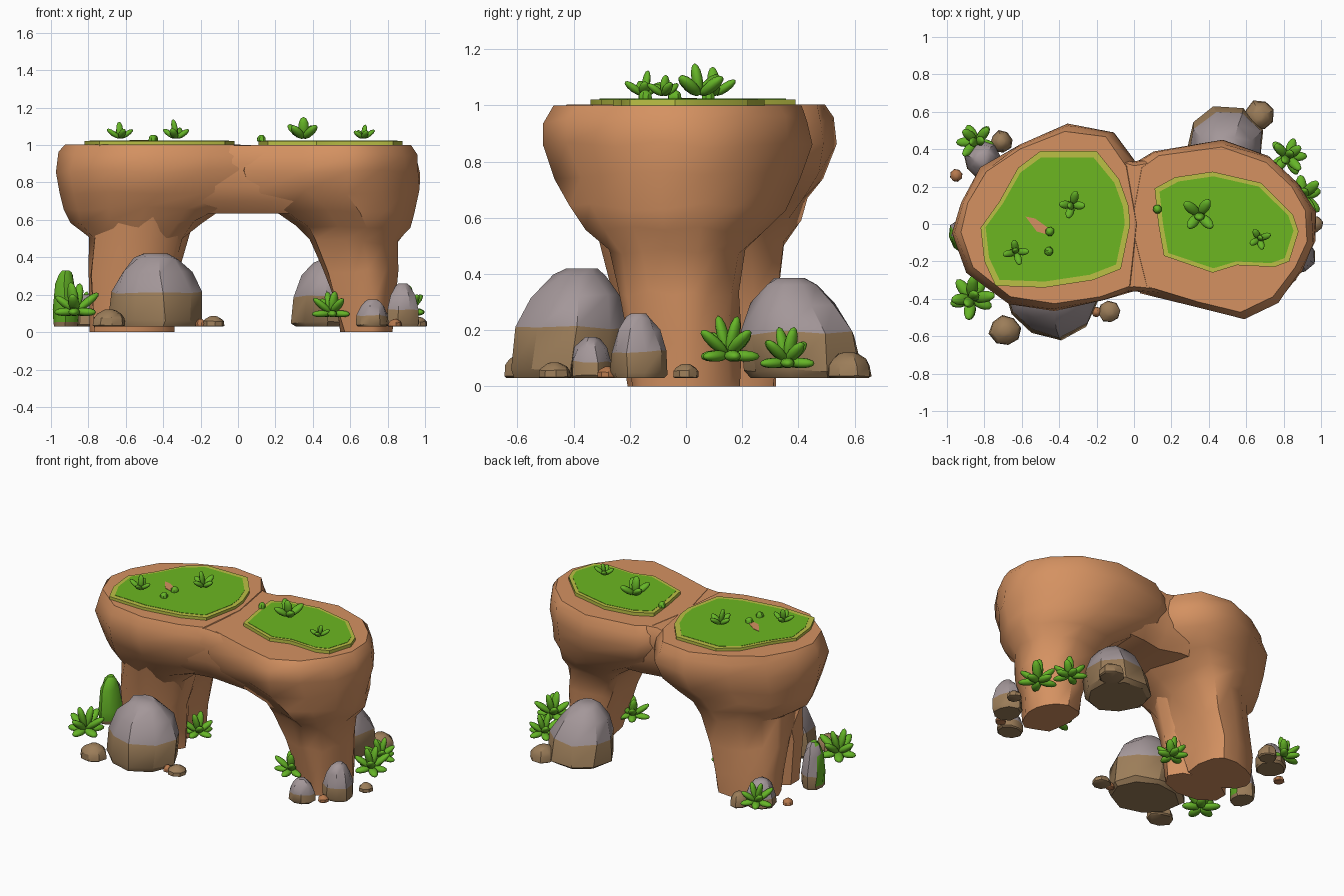
import bpy, bmesh, math, random
from mathutils import Matrix

if "Cube" in bpy.data.objects:
    bpy.data.objects.remove(bpy.data.objects["Cube"])

random.seed(4)


def material(name, r, g, b):
    m = bpy.data.materials.new(name)
    m.diffuse_color = (r, g, b, 1)
    m.use_nodes = True
    m.node_tree.nodes["Principled BSDF"].inputs["Base Color"].default_value = m.diffuse_color
    return m


CLAY = material("clay brown", 0.66, 0.285, 0.12)
GREY = material("stone grey", 0.37, 0.31, 0.32)
TAN = material("stone tan", 0.33, 0.205, 0.10)
GRASS = material("grass green", 0.15, 0.47, 0.015)
EDGE = material("grass edge yellow", 0.50, 0.53, 0.06)
LEAF = material("leaf green", 0.13, 0.46, 0.02)
RUST = material("rust orange", 0.47, 0.19, 0.075)


def finish(name, bm, mats, angle=40):
    bmesh.ops.recalc_face_normals(bm, faces=bm.faces)
    me = bpy.data.meshes.new(name)
    bm.to_mesh(me)
    bm.free()
    for m in mats:
        me.materials.append(m)
    ob = bpy.data.objects.new(name, me)
    bpy.context.collection.objects.link(ob)
    bpy.ops.object.select_all(action='DESELECT')
    ob.select_set(True)
    bpy.context.view_layer.objects.active = ob
    bpy.ops.object.shade_smooth_by_angle(angle=math.radians(angle))
    return ob


def loft(outline, rings, jitter=0.0):
    """Skin scaled copies of an outline; each ring is (z, cx, cy, sx, sy)."""
    bm = bmesh.new()
    rows = []
    for i, (z, cx, cy, sx, sy) in enumerate(rings):
        j = jitter if 0 < i < len(rings) - 1 else 0
        r = lambda: random.uniform(-j, j)
        rows.append([bm.verts.new((cx + x * sx + r(), cy + y * sy + r(), z + r()))
                     for x, y in outline])
    n = len(outline)
    for a, b in zip(rows, rows[1:]):
        for k in range(n):
            bm.faces.new((a[k], a[(k + 1) % n], b[(k + 1) % n], b[k]))
    bm.faces.new(rows[0][::-1])
    bm.faces.new(rows[-1])
    return bm


def around(points, cx, cy):
    return [(x - cx, y - cy) for x, y in points]


# Arch body: two lobed columns, a front strut and a bridge, overlapping
left_outline = around([(-0.97, -0.05), (-0.9, -0.25), (-0.68, -0.42), (-0.42, -0.46),
                       (-0.15, -0.42), (0.02, -0.36), (0.06, 0), (0, 0.33), (-0.12, 0.5),
                       (-0.36, 0.53), (-0.62, 0.43), (-0.82, 0.3), (-0.93, 0.12)], -0.47, 0.03)
right_outline = around([(0.97, -0.1), (0.96, 0.08), (0.88, 0.22), (0.73, 0.36), (0.47, 0.45),
                        (0.1, 0.4), (0, 0.33), (-0.06, 0), (0.03, -0.36), (0.33, -0.45),
                        (0.58, -0.51), (0.77, -0.42), (0.9, -0.25)], 0.47, -0.03)
left = loft(left_outline, [(0, -.6, .16, .39, .32), (.15, -.6, .15, .41, .36),
                           (.33, -.58, .11, .45, .46), (.51, -.54, .04, .51, .64),
                           (.59, -.56, .03, .68, .74), (.66, -.52, .03, .8, .83),
                           (.75, -.48, .03, .95, .92), (.86, -.47, .03, 1, 1),
                           (.95, -.47, .03, .97, .97), (1.003, -.47, .03, .91, .93)], 0.014)
right = loft(right_outline, [(0, .69, 0, .27, .4), (.15, .68, -.01, .31, .42),
                             (.33, .66, -.03, .38, .46), (.48, .63, -.03, .47, .53),
                             (.56, .63, -.03, .58, .66), (.64, .58, -.03, .71, .79),
                             (.75, .49, -.03, .94, .91), (.86, .47, -.03, 1, 1),
                             (.95, .47, -.03, .97, .97), (1.0, .47, -.03, .91, .92)], 0.014)
nonagon = [(math.cos(math.tau * k / 9), math.sin(math.tau * k / 9)) for k in range(9)]
strut = loft(nonagon, [(0, -.56, -.08, .22, .13), (.3, -.56, -.09, .24, .17), (.62, -.5, -.08, .27, .26)], .01)
bridge_outline = [(-.42, -.4), (-.2, -.39), (0, -.36), (.2, -.38), (.42, -.4), (.45, 0),
                  (.42, .38), (.2, .37), (0, .335), (-.2, .4), (-.42, .4), (-.45, 0)]
bridge = loft(bridge_outline, [(.635, 0, 0, .7, .72), (.7, 0, 0, .9, .88), (.78, 0, 0, 1, .97),
                               (.9, 0, 0, 1, 1), (.96, 0, 0, 1, .98), (.998, 0, 0, 1, .93)])
finish("left_column", left, [CLAY], 45)
finish("left_front_strut", strut, [CLAY], 45)
finish("right_column", right, [CLAY], 45)
finish("bridge", bridge, [CLAY], 45)

# Grass patches: yellow rim plate with a thin green plate on top
patches = {
    "left": ((-.44, .02), [(-.82, -.02), (-.8, -.2), (-.74, -.33), (-.48, -.34), (-.22, -.3),
                           (-.07, -.24), (-.02, 0), (-.03, .1), (-.08, .24), (-.2, .39),
                           (-.5, .39), (-.62, .3), (-.72, .12)]),
    "right": ((.49, 0), [(.11, .19), (.22, .25), (.42, .28), (.68, .22), (.85, .05), (.88, -.04),
                         (.83, -.2), (.75, -.23), (.55, -.22), (.42, -.26), (.16, -.17), (.13, 0)])}
for side, ((cx, cy), pts) in patches.items():
    o = around(pts, cx, cy)
    finish(side + "_grass_edge", loft(o, [(.995, cx, cy, 1, 1), (1.022, cx, cy, 1, 1)]), [EDGE], 30)
    finish(side + "_grass", loft(o, [(1.02, cx, cy, .93, .91), (1.024, cx, cy, .93, .91)]), [GRASS], 30)

# Bare soil streak in the left grass
streak = [(-.58, .04), (-.53, .03), (-.46, -.02), (-.45, -.06), (-.52, -.04)]
finish("soil_streak", loft(streak, [(1.022, 0, 0, 1, 1), (1.027, 0, 0, 1, 1)]), [CLAY])


def rock(name, x, y, rx, ry, z0, z1, line=0.5, n=9, mats=(GREY, TAN), moss=False):
    """Rounded boulder, tan below the given fraction of its height."""
    turn = random.uniform(0, 6)
    outline = []
    for k in range(n):
        a = turn + math.tau * k / n
        q = random.uniform(.93, 1.06)
        outline.append((q * math.cos(a), q * math.sin(a)))
    h = z1 - z0
    prof = [(0, .88), (.07, .99), (line, .95), (.74, .74), (.93, .45), (1, .26)]
    lean = .12 if rx > .15 else 0
    bm = loft(outline, [(z0 + h * f, x, y * (1 - lean * f), rx * s, ry * s) for f, s in prof], h * .03)
    bm.normal_update()
    for f in bm.faces:
        c = f.calc_center_median()
        if c.z < z0 + h * line * .92:
            f.material_index = 1
        if moss and f.normal.y < .2 and c.z > z0 + h * .15:
            f.material_index = 2
    return finish(name, bm, list(mats) + [LEAF], 35)


# Boulders at the feet
rock("front_boulder", -.44, -.42, .25, .21, .03, .42, .45)
rock("back_boulder", .49, .42, .21, .21, .03, .385, .45)
rock("front_right_stone", .72, -.34, .088, .08, .03, .175, .4)
rock("right_stone", .88, -.17, .095, .1, .03, .26, .4)
rock("back_left_stone", -.81, .35, .1, .1, .03, .2, .4)
rock("left_mossy_stone", -.92, -.06, .075, .09, .03, .33, .3, moss=True)

# Pebbles
for i, (x, y, r, h) in enumerate([(-.13, -.47, .06, .055), (-.69, -.57, .085, .09), (.67, .58, .085, .09),
                                  (-.71, .44, .06, .09), (.965, 0, .045, .05)]):
    rock(f"pebble_{i}", x, y, r, r, .03, .03 + h, .5, 8, (TAN, TAN))
for i, (x, y, r) in enumerate([(-.95, .26, .035), (.84, -.28, .035), (-.2, -.47, .03)]):
    rock(f"rust_pebble_{i}", x, y, r, r, .03, .07, .5, 8, (RUST, RUST))
for i, (x, y) in enumerate([(-.45, -.04), (-.455, -.145), (.125, .08)]):
    rock(f"grass_pebble_{i}", x, y, .025, .025, 1.02, 1.055, .5, 8, (LEAF, LEAF))


def plant(name, x, y, z, s, tiers):
    """Tuft of fat leaves; each tier is (leaf count, tilt in degrees, length)."""
    bm = bmesh.new()
    for count, tilt, length in tiers:
        start = random.uniform(0, 6)
        for k in range(count):
            a = start + math.tau * k / count + random.uniform(-.2, .2)
            L = s * length * random.uniform(.88, 1.08)
            m = (Matrix.Translation((x, y, z)) @ Matrix.Rotation(a, 4, 'Z')
                 @ Matrix.Rotation(math.radians(tilt), 4, 'Y')
                 @ Matrix.Translation((0, 0, L * .54))
                 @ Matrix.Diagonal((s * .19, s * .26, L * .5, 1)))
            bmesh.ops.create_uvsphere(bm, u_segments=10, v_segments=6, radius=1, matrix=m)
    finish(name, bm, [LEAF], 60)


# Plants around the feet
bushy = [(2, 15, 1.3), (4, 52, 1.2), (5, 92, 1.0)]
for i, (x, y, z, s) in enumerate([(-.87, -.4, .11, .12), (-.84, .44, .09, .1), (.82, .36, .085, .1),
                                  (.9, .15, .11, .11), (.5, -.14, .1, .1), (-.3, 0, .09, .1)]):
    plant(f"foot_plant_{i}", x, y, z, s, bushy)

# Plants on the grass
sprout = [(1, 10, 1.1), (4, 55, 1.05)]
for i, (x, y, s) in enumerate([(-.33, .1, .085), (-.63, -.15, .075), (.35, .05, .11), (.67, -.08, .07)]):
    plant(f"top_plant_{i}", x, y, 1.035, s, sprout)
